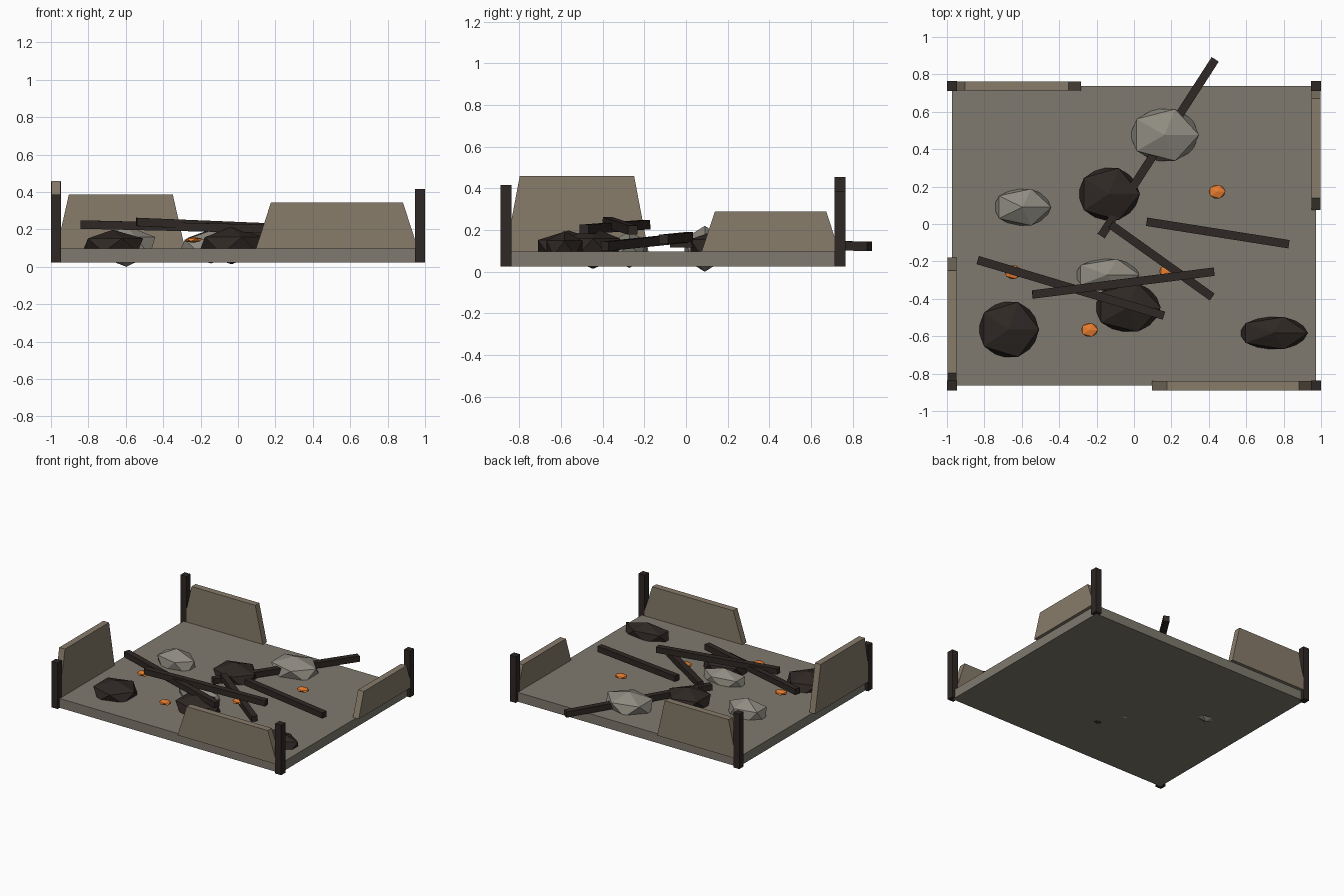
import bpy, bmesh
from mathutils import Vector, Matrix

if "Cube" in bpy.data.objects:
    bpy.data.objects.remove(bpy.data.objects["Cube"])


def material(name, r, g, b):
    m = bpy.data.materials.new(name)
    m.diffuse_color = tuple((c / 255) ** 2.2 for c in (r, g, b)) + (1,)
    m.use_nodes = True
    m.node_tree.nodes["Principled BSDF"].inputs["Base Color"].default_value = m.diffuse_color
    return m


STONE = material("floor_stone", 126, 121, 110)
PLASTER = material("wall_plaster", 134, 123, 106)
CHAR = material("charred_wood", 50, 44, 41)
ASH = material("ash", 142, 138, 128)
EMBER = material("ember", 232, 125, 52)


def finish(bm, name, mat):
    bmesh.ops.recalc_face_normals(bm, faces=bm.faces)
    me = bpy.data.meshes.new(name)
    bm.to_mesh(me)
    bm.free()
    me.materials.append(mat)
    ob = bpy.data.objects.new(name, me)
    bpy.context.collection.objects.link(ob)
    return ob


def box(name, center, size, mat, rot=None):
    bm = bmesh.new()
    bmesh.ops.create_cube(bm, size=1, matrix=Matrix.Diagonal((*size, 1)))
    ob = finish(bm, name, mat)
    ob.location = center
    if rot:
        ob.rotation_euler = rot.to_euler()
    return ob


def beam(name, a, b, w=0.045):
    a, b = Vector(a), Vector(b)
    d = b - a
    box(name, (a + b) / 2, (d.length, w, w), CHAR, d.to_track_quat('X', 'Z'))


def wall(name, axis, fixed, lo, hi, inset, top):
    """Broken wall: a trapezoid running along the axis, with a thickness across it."""
    bm = bmesh.new()
    profile = [(lo, BASE), (hi, BASE), (hi - inset, top), (lo + inset, top)]
    rings = []
    for off in (fixed - 0.025, fixed + 0.025):
        rings.append([bm.verts.new((u, off, z) if axis == 'x' else (off, u, z)) for u, z in profile])
    for r in rings:
        bm.faces.new(r)
    for i in range(4):
        j = (i + 1) % 4
        bm.faces.new((rings[0][i], rings[0][j], rings[1][j], rings[1][i]))
    finish(bm, name, PLASTER)


def lump(name, x, y, z, hx, hy, rz, mat):
    """Flattened icosahedron; hx and hy are half extents seen from above."""
    bm = bmesh.new()
    bmesh.ops.create_icosphere(bm, subdivisions=1, radius=1)
    ob = finish(bm, name, mat)
    ob.location = (x, y, z)
    ob.scale = (hx / 0.894, hy / 0.851, rz)


# Floor slab
BASE, LOW = 0.097, 0.024
X, Y0, Y1 = 0.973, -0.864, 0.738
box("floor_slab", (0, (Y0 + Y1) / 2, (BASE + LOW) / 2), (2 * X, Y1 - Y0, BASE - LOW), STONE)

# Broken corner posts
for name, x, y, top in (("front_left", -X, Y0, 0.386), ("front_right", X, Y0, 0.417),
                        ("back_left", -X, Y1, 0.455), ("back_right", X, Y1, 0.388)):
    box(name + "_post", (x, y, (top + LOW) / 2), (0.052, 0.052, top - LOW), CHAR)

# Wall remnants
wall("front_wall", 'x', Y0, 0.096, 0.962, 0.08, 0.344)
wall("back_wall", 'x', Y1, -0.97, -0.283, 0.066, 0.388)
wall("left_wall", 'y', -X, -0.866, -0.18, 0.069, 0.46)
wall("right_wall", 'y', X, 0.075, 0.736, 0.064, 0.29)

# Fallen roof beams
beam("fallen_beam_1", (-0.835, -0.193, 0.226), (0.16, -0.49, 0.203))
beam("fallen_beam_2", (-0.543, -0.377, 0.24), (0.428, -0.255, 0.2))
beam("fallen_beam_3", (-0.125, -0.003, 0.162), (0.417, -0.39, 0.122))
beam("fallen_beam_4", (-0.175, -0.064, 0.14), (0.434, 0.88, 0.122))
beam("fallen_beam_5", (0.068, 0.012, 0.167), (0.828, -0.108, 0.155))

# Rubble heaps
lump("char_heap_1", -0.134, 0.16, 0.115, 0.166, 0.139, 0.09, CHAR)
lump("char_heap_2", -0.67, -0.564, 0.115, 0.163, 0.147, 0.083, CHAR)
lump("char_heap_3", -0.034, -0.446, 0.114, 0.177, 0.13, 0.1, CHAR)
lump("char_heap_4", 0.746, -0.583, 0.112, 0.184, 0.086, 0.083, CHAR)
lump("ash_heap_1", -0.597, 0.09, 0.11, 0.155, 0.098, 0.11, ASH)
lump("ash_heap_2", 0.163, 0.476, 0.122, 0.184, 0.138, 0.092, ASH)
lump("ash_heap_3", -0.144, -0.272, 0.106, 0.174, 0.085, 0.088, ASH)

# Glowing embers
for i, (x, y) in enumerate(((0.444, 0.173), (-0.647, -0.257), (0.18, -0.254), (-0.238, -0.566))):
    lump(f"ember_{i + 1}", x, y, 0.144, 0.045, 0.036, 0.016, EMBER)
